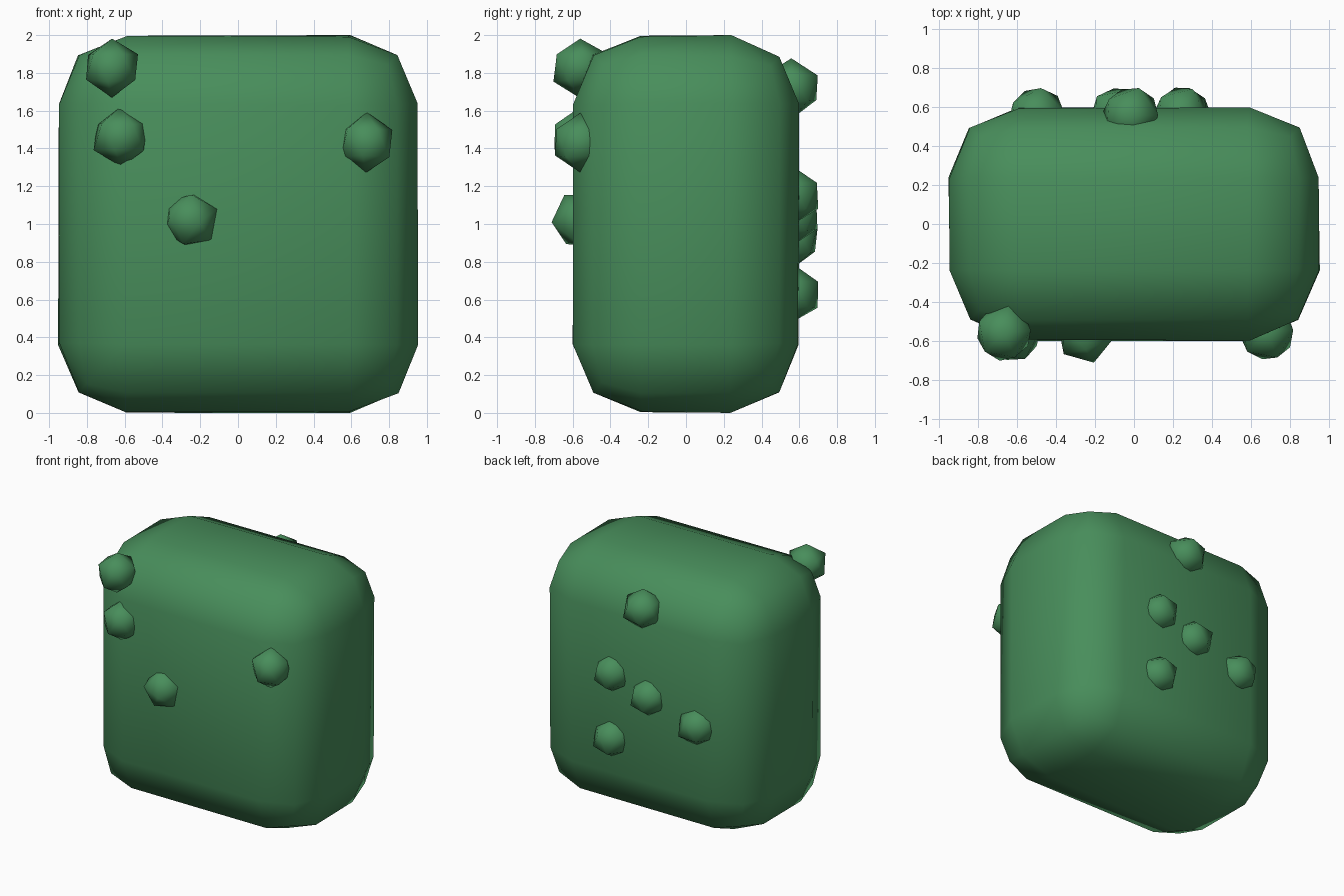
import bpy, bmesh, random
from math import pi
from mathutils import Matrix, Vector

cube = bpy.data.objects.get("Cube")
if cube:
    bpy.data.objects.remove(cube, do_unlink=True)

random.seed(4)

# One leaf colour for everything
LEAF = (0.065, 0.27, 0.105, 1)
leaf = bpy.data.materials.new("leaf_green")
leaf.use_nodes = True
leaf.diffuse_color = LEAF
leaf.node_tree.nodes["Principled BSDF"].inputs["Base Color"].default_value = LEAF


def jitter(bm, amount):
    for v in bm.verts:
        v.co += Vector([random.uniform(-amount, amount) for _ in range(3)])


def finish(bm, name, location):
    for f in bm.faces:
        f.smooth = True
    mesh = bpy.data.meshes.new(name)
    bm.to_mesh(mesh)
    bm.free()
    mesh.materials.append(leaf)
    obj = bpy.data.objects.new(name, mesh)
    obj.location = location
    bpy.context.collection.objects.link(obj)
    return obj


def leaf_clump(name, x, y, z, tilt=0):
    bm = bmesh.new()
    bmesh.ops.create_icosphere(bm, subdivisions=1, radius=0.157)
    turn = Matrix.Rotation(random.uniform(-0.15, 0.15), 3, 'Z')
    bmesh.ops.rotate(bm, verts=bm.verts, matrix=Matrix.Rotation(tilt, 3, 'X') @ turn)
    jitter(bm, 0.006)
    finish(bm, name, (x, y, z))


# Rounded hedge block, slightly uneven
bm = bmesh.new()
bmesh.ops.create_cube(bm, size=1)
bmesh.ops.scale(bm, vec=(1.9, 1.19, 1.99), verts=bm.verts)
bmesh.ops.bevel(bm, geom=bm.edges[:], offset=0.36, offset_type='OFFSET',
                segments=2, profile=0.5, affect='EDGES', clamp_overlap=True)
jitter(bm, 0.006)
for v in bm.verts:
    v.co.z = max(-1, min(1, v.co.z))
finish(bm, "hedge_body", (0, 0, 1))

# Leaf clumps on the front: x, z, tilt
front = [(-0.67, 1.83, 0), (-0.62, 1.46, 0), (-0.25, 1.02, pi / 6), (0.68, 1.43, 0)]
for i, (x, z, tilt) in enumerate(front, 1):
    leaf_clump(f"front_leaf_clump_{i}", x, -0.56, z, tilt)

# Leaf clumps on the back: x, z
back = [(-0.02, 1.72), (0.24, 1.15), (-0.08, 1.04), (-0.5, 0.92), (0.25, 0.63)]
for i, (x, z) in enumerate(back, 1):
    leaf_clump(f"back_leaf_clump_{i}", x, 0.56, z)
